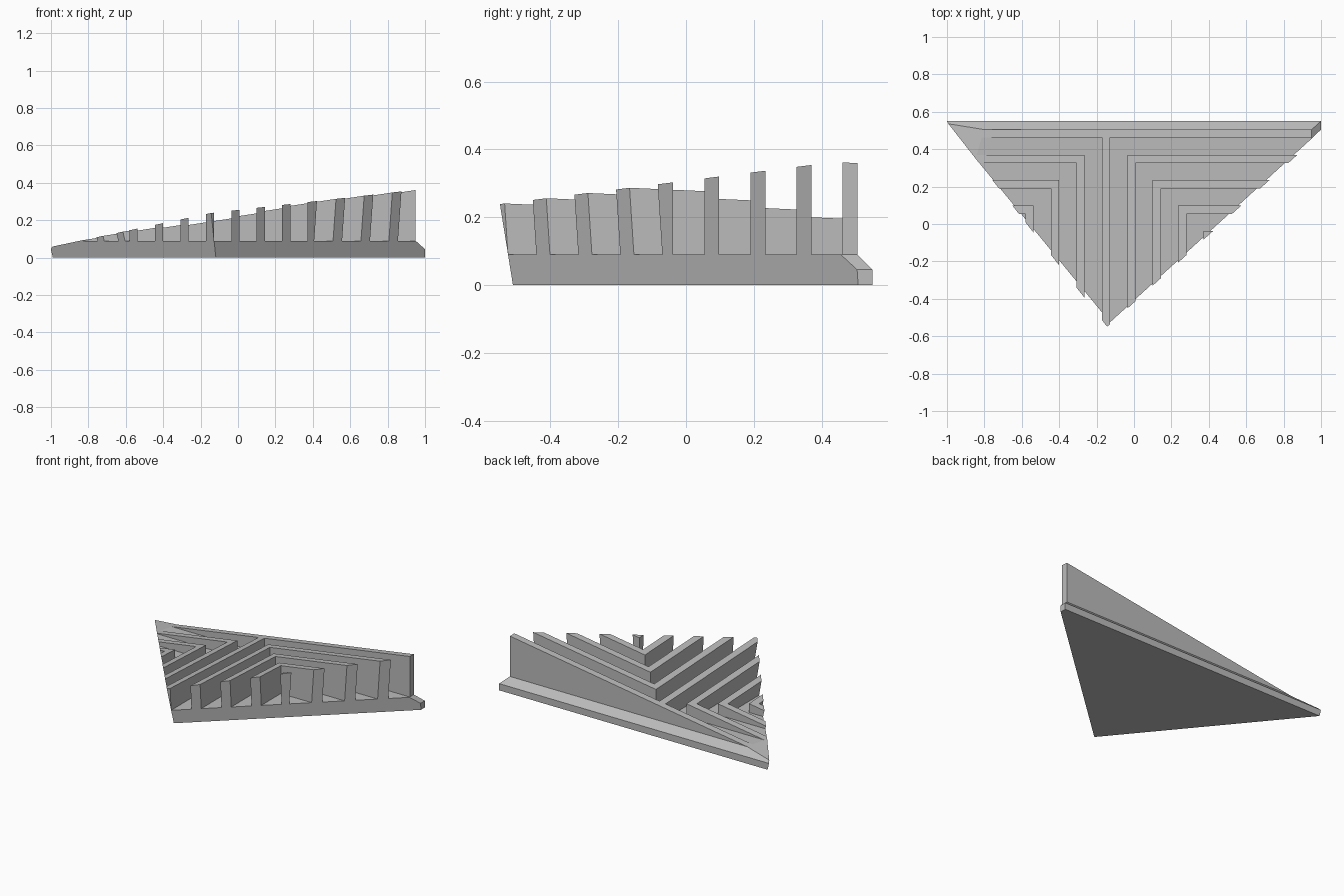
import bpy, bmesh
from mathutils import Vector

cube = bpy.data.objects.get("Cube")
if cube:
    bpy.data.objects.remove(cube)

grey = bpy.data.materials.new("plain_grey")
grey.use_nodes = True
grey.diffuse_color = (0.5, 0.5, 0.5, 1)
grey.node_tree.nodes["Principled BSDF"].inputs["Base Color"].default_value = (0.5, 0.5, 0.5, 1)

# Bounding planes as (point, outward normal): leaning sides and sloped roof
LEFT_SIDE = ((-0.99, 0.55, 0), (-1.217, -1, -0.289))
RIGHT_SIDE = ((1, 0.508, 0), (0.911, -1, -0.065))
ROOF = ((0.95, 0.5, 0.36), (-0.154, 0.045, 1))
BACK_CHAMFER = ((0, 0.55, 0.045), (0, 1, 1))
END_CHAMFER = ((1, 0, 0.045), (0.9, 0, 1))
FLOOR, PITCH, WIDTH = 0.09, 0.136, 0.044
BACK, STEM = 0.506, -0.172
FAR = 1.3


def prism(name, outline, z0, z1, planes):
    """Extrude an outline upward and trim it by the given planes."""
    bm = bmesh.new()
    face = bm.faces.new([bm.verts.new((x, y, z0)) for x, y in outline])
    top = bmesh.ops.extrude_face_region(bm, geom=[face])
    moved = [v for v in top["geom"] if isinstance(v, bmesh.types.BMVert)]
    bmesh.ops.translate(bm, verts=moved, vec=(0, 0, z1 - z0))
    for point, normal in planes:
        bmesh.ops.bisect_plane(
            bm, geom=bm.verts[:] + bm.edges[:] + bm.faces[:], dist=1e-5,
            plane_co=Vector(point), plane_no=Vector(normal), clear_outer=True)
        rim = [e for e in bm.edges if e.is_boundary]
        if rim:
            bmesh.ops.edgenet_fill(bm, edges=rim)
    bmesh.ops.recalc_face_normals(bm, faces=bm.faces[:])
    mesh = bpy.data.meshes.new(name)
    bm.to_mesh(mesh)
    bm.free()
    mesh.materials.append(grey)
    obj = bpy.data.objects.new(name, mesh)
    bpy.context.collection.objects.link(obj)


sides = [LEFT_SIDE, RIGHT_SIDE, ROOF]

# Triangular base slab with chamfered back and end
prism("base", [(-FAR, -1), (1, -1), (1, 0.55), (-FAR, 0.55)], 0, FLOOR,
      sides + [BACK_CHAMFER, END_CHAMFER])

# Back wall joined to the central stem
inner = BACK - WIDTH
prism("back_wall_and_stem",
      [(-FAR, BACK), (-FAR, inner), (STEM, inner), (STEM, -1),
       (STEM + WIDTH, -1), (STEM + WIDTH, inner), (0.95, inner), (0.95, BACK)],
      FLOOR - 0.002, 0.6, sides)


# Nested angled fins on both sides of the stem
def corner_fin(name, x, y, side):
    w = WIDTH
    prism(name, [(x, y), (side * FAR, y), (side * FAR, y - w),
                 (x + side * w, y - w), (x + side * w, -1), (x, -1)],
          FLOOR - 0.002, 0.6, sides)


for k in range(1, 5):
    y = BACK - k * PITCH
    corner_fin(f"left_fin_{k}", STEM + k * PITCH, y, 1)
    if k < 4:
        corner_fin(f"right_fin_{k}", STEM + WIDTH - k * PITCH, y, -1)
